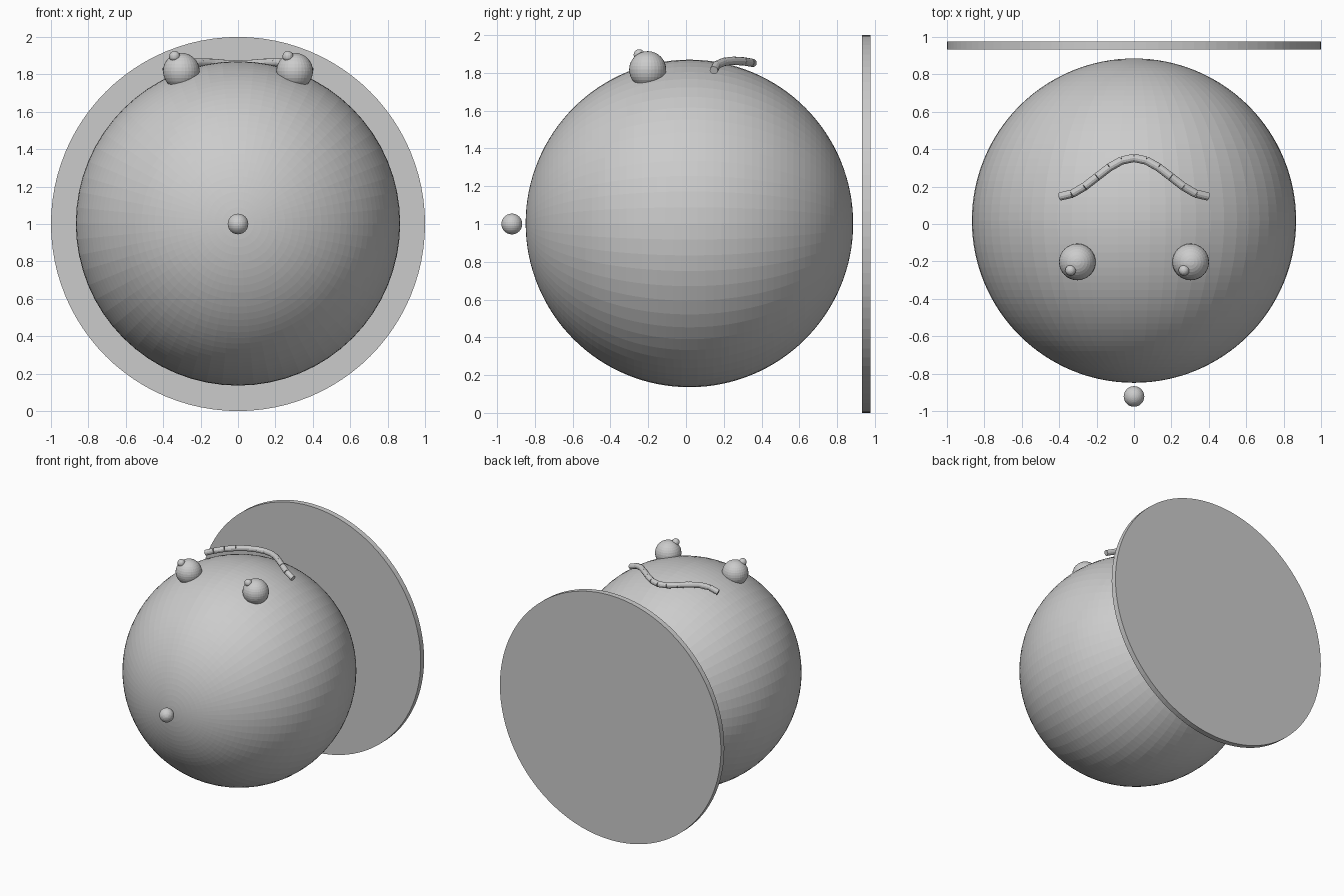
import bpy
import math
from mathutils import Vector

if "Cube" in bpy.data.objects:
    bpy.data.objects.remove(bpy.data.objects["Cube"])

R = 0.867
CENTRE = Vector((0, 0.018, 1.003))


def ball(name, loc, r, seg, rings, rot=(0, 0, 0)):
    bpy.ops.mesh.primitive_uv_sphere_add(segments=seg, ring_count=rings, radius=r,
                                         location=loc, rotation=rot)
    bpy.context.object.name = name
    return bpy.context.object


def rod(name, a, b, r, sides):
    d = b - a
    bpy.ops.mesh.primitive_cylinder_add(vertices=sides, radius=r, depth=d.length,
                                        location=(a + b) / 2,
                                        rotation=d.to_track_quat('Z', 'Y').to_euler())
    bpy.context.object.name = name
    return bpy.context.object


# main body, poles facing front and back
ball("body", CENTRE, R, 64, 64, (math.pi / 2, 0, 0))

# upright disc behind the body
rod("back_disc", Vector((0, 0.933, 1)), Vector((0, 0.977, 1)), 1.0, 96)

# small ball in front
ball("front_ball", (0, -0.922, 1), 0.055, 32, 16)

# eyes with pupils both looking the same way
for side, x in (("left", -0.303), ("right", 0.303)):
    ball(side + "_eye", (x, -0.203, 1.817), 0.098, 32, 16)
    ball(side + "_pupil", (x - 0.036, -0.248, 1.896), 0.029, 16, 12)


# mouth: short rods following a wave just above the body
def mouth_point(x):
    y = 0.25 + 0.103 * math.cos(math.pi * x / 0.4)
    z = CENTRE.z + math.sqrt(R * R - x * x - (y - CENTRE.y) ** 2) + 0.05
    return Vector((x, y, z))


N = 12
pts = [mouth_point(-0.395 + 0.79 * i / N) for i in range(N + 1)]
parts = [rod("mouth_segment", a, b, 0.022, 12) for a, b in zip(pts, pts[1:])]
bpy.ops.object.select_all(action='DESELECT')
for p in parts:
    p.select_set(True)
bpy.context.view_layer.objects.active = parts[0]
bpy.ops.object.join()
parts[0].name = "mouth"
